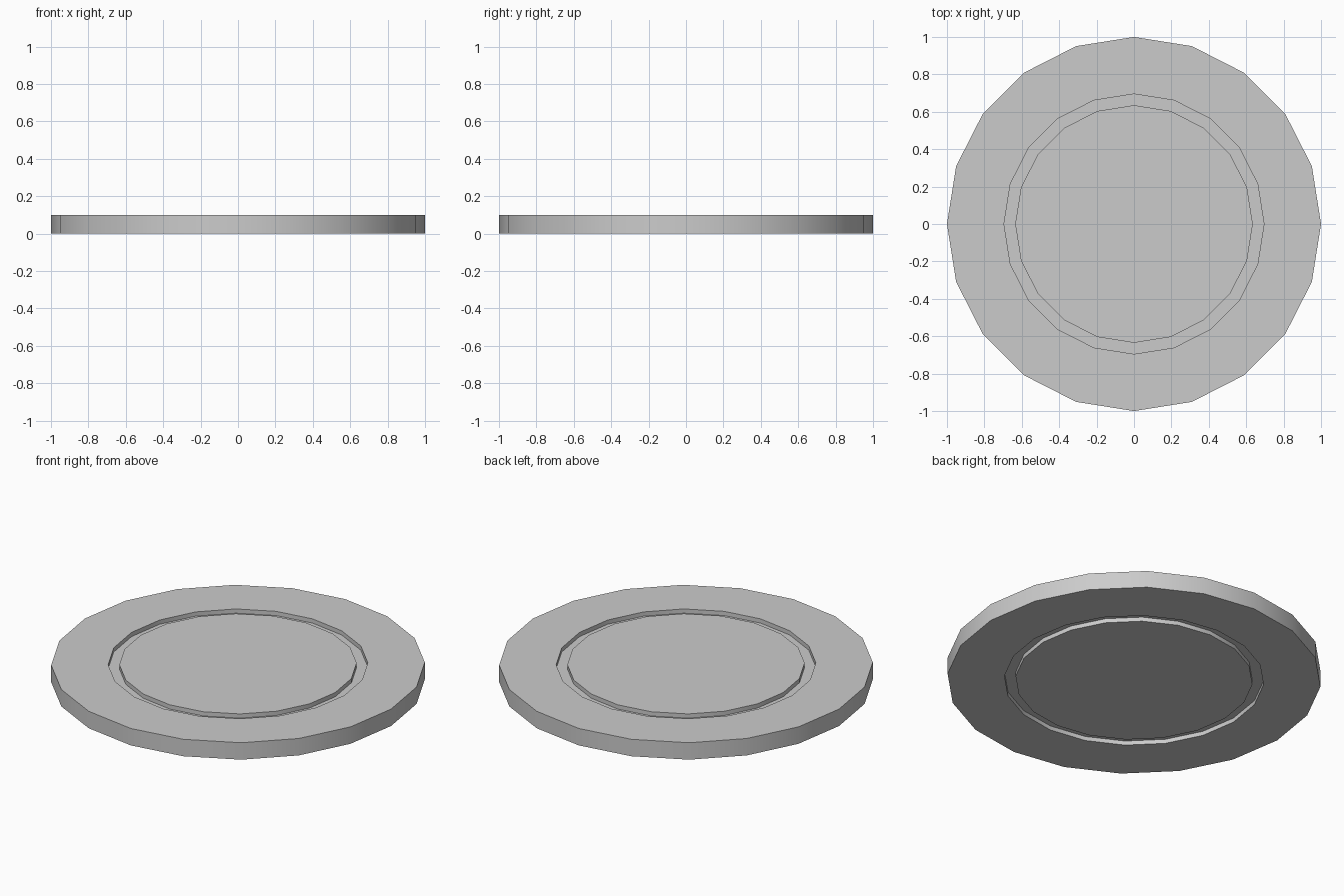
import bpy, bmesh, math

if "Cube" in bpy.data.objects:
    bpy.data.objects.remove(bpy.data.objects["Cube"])

SIDES = 20
H = 0.1      # disc thickness
D = 0.025    # groove depth on each face

# Closed half-section of the disc: (radius, height), groove on both faces
top = [(0.635, H), (0.635, H - D), (0.695, H - D), (0.695, H), (1.0, H)]
profile = top + [(r, H - z) for r, z in reversed(top)]

bm = bmesh.new()
rings = []
for r, z in profile:
    rings.append([bm.verts.new((r * math.cos(2 * math.pi * i / SIDES),
                                r * math.sin(2 * math.pi * i / SIDES), z))
                  for i in range(SIDES)])

# Walls between neighbouring rings, then the flat centre caps
for a, b in zip(rings, rings[1:]):
    for i in range(SIDES):
        j = (i + 1) % SIDES
        bm.faces.new((a[i], b[i], b[j], a[j]))
bm.faces.new(rings[0])
bm.faces.new(list(reversed(rings[-1])))
bmesh.ops.recalc_face_normals(bm, faces=bm.faces)

mesh = bpy.data.meshes.new("grooved_disc")
bm.to_mesh(mesh)
bm.free()
disc = bpy.data.objects.new("grooved_disc", mesh)
bpy.context.collection.objects.link(disc)

# Smooth round walls, crisp rims
bpy.context.view_layer.objects.active = disc
disc.select_set(True)
bpy.ops.object.shade_smooth_by_angle(angle=math.radians(30))
